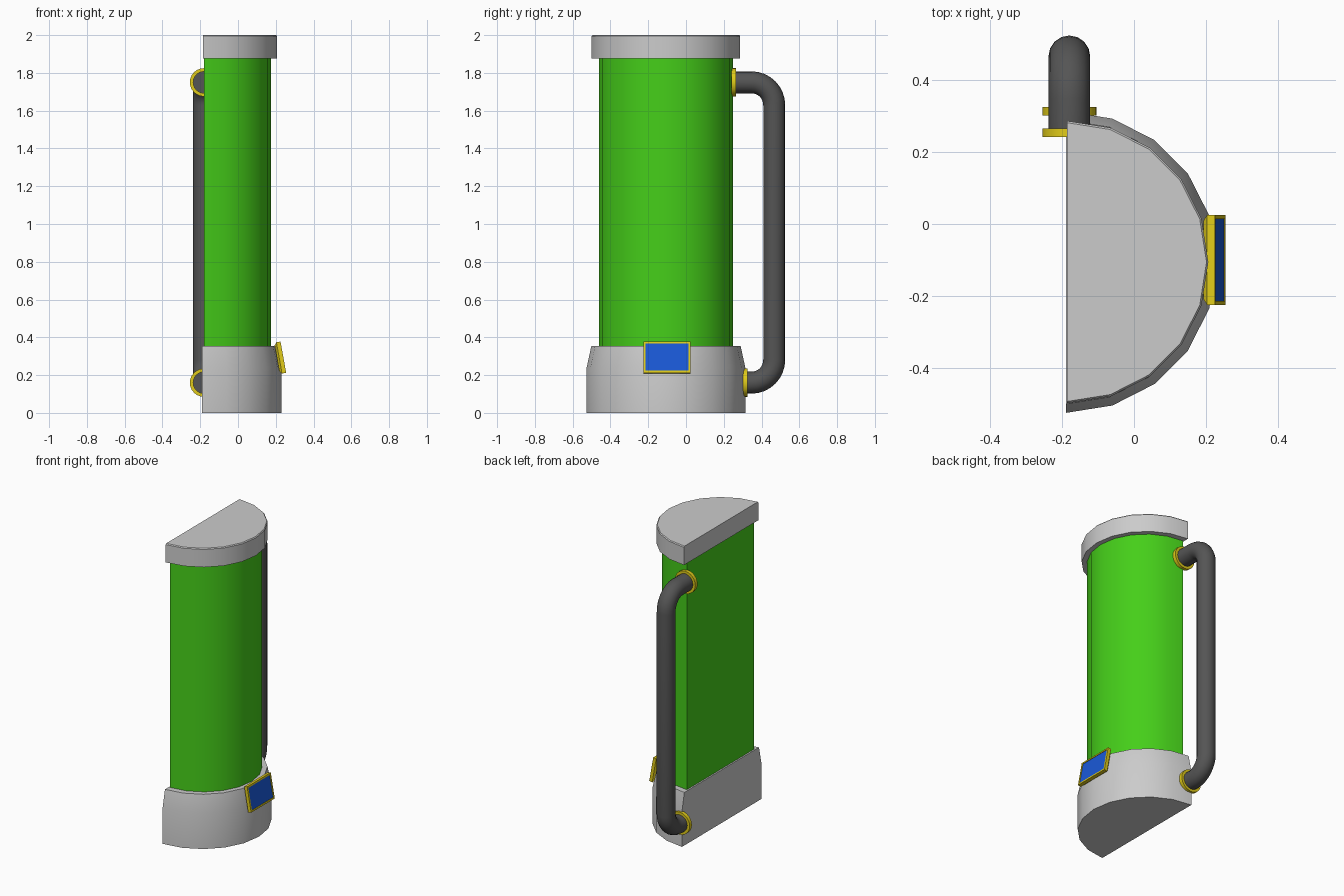
import bpy, bmesh
from math import sin, cos, pi, radians
from mathutils import Vector

if "Cube" in bpy.data.objects:
    bpy.data.objects.remove(bpy.data.objects["Cube"])

CY = -0.106      # y centre of the half-round body
PIPE_X = -0.18


def material(name, rgb):
    m = bpy.data.materials.new(name)
    m.diffuse_color = (*rgb, 1)
    m.use_nodes = True
    m.node_tree.nodes["Principled BSDF"].inputs["Base Color"].default_value = m.diffuse_color
    return m


GREEN = material("green", (0.06, 0.62, 0.01))
YELLOW = material("yellow", (0.75, 0.6, 0.01))
BLUE = material("blue", (0.01, 0.1, 0.68))
DARK = material("dark_grey", (0.09, 0.09, 0.09))


def finish(obj, mat=None, angle=30):
    if mat:
        obj.data.materials.append(mat)
    bpy.ops.object.select_all(action='DESELECT')
    obj.select_set(True)
    bpy.context.view_layer.objects.active = obj
    if obj.type == 'CURVE':
        bpy.ops.object.convert(target='MESH')
    bpy.ops.object.shade_smooth_by_angle(angle=radians(angle))
    return obj


def loft(name, loops, mat=None):
    """Skin a stack of equal-length point loops and cap both ends."""
    bm = bmesh.new()
    rings = [[bm.verts.new(p) for p in loop] for loop in loops]
    n = len(rings[0])
    for a, b in zip(rings, rings[1:]):
        for i in range(n):
            j = (i + 1) % n
            bm.faces.new((a[i], a[j], b[j], b[i]))
    bm.faces.new(rings[0][::-1])
    bm.faces.new(rings[-1])
    bmesh.ops.recalc_face_normals(bm, faces=bm.faces)
    me = bpy.data.meshes.new(name)
    bm.to_mesh(me)
    bm.free()
    obj = bpy.data.objects.new(name, me)
    bpy.context.collection.objects.link(obj)
    return finish(obj, mat)


def half_round(name, back_x, profile, mat=None):
    """Half cylinder, flat towards -x, from (radius, z) pairs."""
    loops = [[(back_x + r * sin(pi * i / 10), CY - r * cos(pi * i / 10), z)
              for i in range(11)] for r, z in profile]
    return loft(name, loops, mat)


# Body: base, tank and cap
half_round("base", -0.19, [(0.42, 0), (0.42, 0.24), (0.395, 0.355)])
half_round("tank", -0.18, [(0.355, 0.34), (0.355, 1.89)], GREEN)
half_round("cap", -0.186, [(0.393, 1.875), (0.393, 1.994), (0.388, 2.0)])

# Side pipe with two rounded elbows
Z_TOP, Z_LOW, Y_OUT, BEND = 1.75, 0.16, 0.467, 0.12
path = [(0.25, Z_TOP)]
path += [(Y_OUT - BEND + BEND * sin(a), Z_TOP - BEND + BEND * cos(a))
         for a in (pi / 2 * i / 8 for i in range(9))]
path += [(Y_OUT - BEND + BEND * cos(a), Z_LOW + BEND - BEND * sin(a))
         for a in (pi / 2 * i / 8 for i in range(9))]
path += [(0.31, Z_LOW)]
curve = bpy.data.curves.new("side_pipe", 'CURVE')
curve.dimensions = '3D'
curve.bevel_depth = 0.058
curve.bevel_resolution = 6
curve.use_fill_caps = True
spline = curve.splines.new('POLY')
spline.points.add(len(path) - 1)
for p, (y, z) in zip(spline.points, path):
    p.co = (PIPE_X, y, z, 1)
pipe = bpy.data.objects.new("side_pipe", curve)
bpy.context.collection.objects.link(pipe)
finish(pipe, DARK)


# Yellow collars where the pipe meets the body
def collar(name, y, z, inner=0.057, outer=0.075, half=0.012, n=24):
    bm = bmesh.new()
    section = [(inner, -half), (outer, -half), (outer, half), (inner, half)]
    rings = [[bm.verts.new((PIPE_X + r * cos(2 * pi * i / n), y + d,
                            z + r * sin(2 * pi * i / n))) for r, d in section]
             for i in range(n)]
    for i in range(n):
        a, b = rings[i], rings[(i + 1) % n]
        for k in range(4):
            m = (k + 1) % 4
            bm.faces.new((a[k], a[m], b[m], b[k]))
    bmesh.ops.recalc_face_normals(bm, faces=bm.faces)
    me = bpy.data.meshes.new(name)
    bm.to_mesh(me)
    bm.free()
    obj = bpy.data.objects.new(name, me)
    bpy.context.collection.objects.link(obj)
    finish(obj, YELLOW)


collar("upper_collar", 0.254, Z_TOP)
collar("lower_collar", 0.314, Z_LOW)

# Tilted display: chamfered frame with a recessed screen
centre = Vector((0.24, CY + 0.006, 0.295))
up = Vector((-0.03, 0, 0.166)).normalized()
out = Vector((0.166, 0, 0.03)).normalized()
side = Vector((0, 1, 0))


def rect(w, h, depth):
    return [centre + side * (w * sx) + up * (h * sz) + out * depth
            for sx, sz in ((-1, -1), (1, -1), (1, 1), (-1, 1))]


loft("display_frame", [rect(0.11, 0.07, -0.034), rect(0.125, 0.084, -0.022),
                       rect(0.125, 0.084, 0), rect(0.114, 0.073, 0),
                       rect(0.114, 0.073, -0.005)], YELLOW)
loft("display_screen", [rect(0.114, 0.073, -0.006), rect(0.114, 0.073, -0.003)], BLUE)
